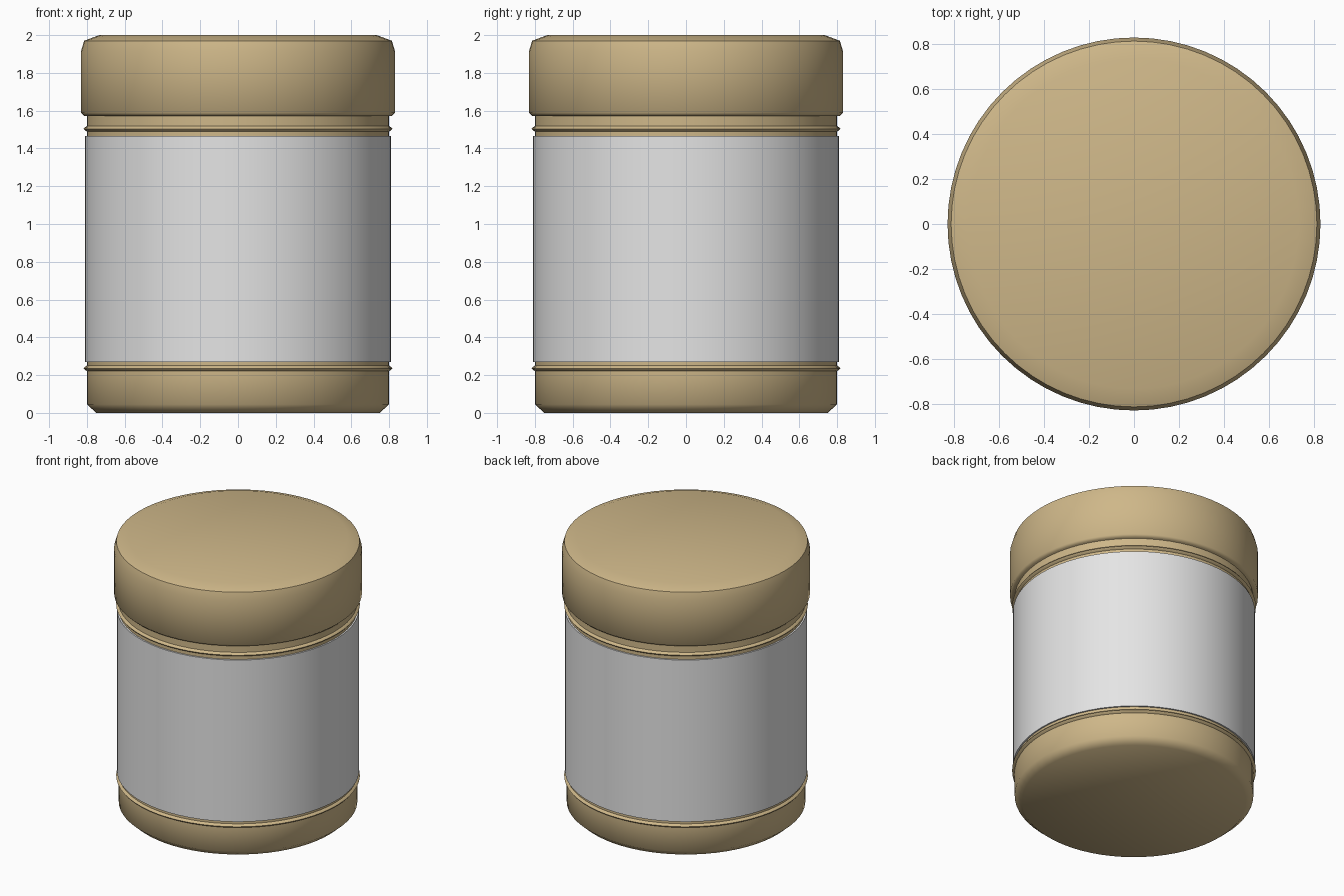
import bpy, bmesh, math

if "Cube" in bpy.data.objects:
    bpy.data.objects.remove(bpy.data.objects["Cube"])

SEGMENTS = 64


def material(name, rgb):
    m = bpy.data.materials.new(name)
    m.diffuse_color = (*rgb, 1.0)
    m.use_nodes = True
    m.node_tree.nodes["Principled BSDF"].inputs["Base Color"].default_value = m.diffuse_color
    return m


tan = material("tan", (0.62, 0.475, 0.25))
light_grey = material("light grey", (0.78, 0.78, 0.78))


def lathe(name, profile, mat, closed=False, angle=50):
    """Spin a (radius, z) profile, listed bottom to top, around the z axis."""
    bm = bmesh.new()
    rings = []
    for r, z in profile:
        if r == 0:
            rings.append([bm.verts.new((0, 0, z))] * SEGMENTS)
        else:
            rings.append([bm.verts.new((r * math.cos(2 * math.pi * i / SEGMENTS),
                                        r * math.sin(2 * math.pi * i / SEGMENTS), z))
                          for i in range(SEGMENTS)])
    pairs = list(zip(rings, rings[1:]))
    if closed:
        pairs.append((rings[-1], rings[0]))
    for a, b in pairs:
        for i in range(SEGMENTS):
            j = (i + 1) % SEGMENTS
            bm.faces.new(list(dict.fromkeys((a[i], a[j], b[j], b[i]))))
    bmesh.ops.recalc_face_normals(bm, faces=bm.faces[:])
    mesh = bpy.data.meshes.new(name)
    bm.to_mesh(mesh)
    bm.free()
    mesh.materials.append(mat)
    ob = bpy.data.objects.new(name, mesh)
    bpy.context.collection.objects.link(ob)
    bpy.ops.object.select_all(action='DESELECT')
    ob.select_set(True)
    bpy.context.view_layer.objects.active = ob
    bpy.ops.object.shade_smooth_by_angle(angle=math.radians(angle))
    return ob


# Jar body with a chamfered foot and two thin raised beads
lathe("jar_body", [
    (0, 0), (0.75, 0), (0.80, 0.045),
    (0.80, 0.222), (0.812, 0.229), (0.817, 0.236), (0.812, 0.243), (0.80, 0.25),
    (0.80, 1.49), (0.812, 1.497), (0.817, 1.504), (0.812, 1.511), (0.80, 1.518),
    (0.80, 1.60), (0, 1.60)], tan)

# Wrapped label band
lathe("label", [(0.80, 0.27), (0.811, 0.27), (0.811, 1.466), (0.80, 1.466)],
      light_grey, closed=True)

# Lid with a rounded top edge and small lower lip
lathe("lid", [
    (0, 1.572), (0.815, 1.572), (0.831, 1.588), (0.831, 1.915),
    (0.815, 1.97), (0.735, 2.0), (0, 2.0)], tan)
